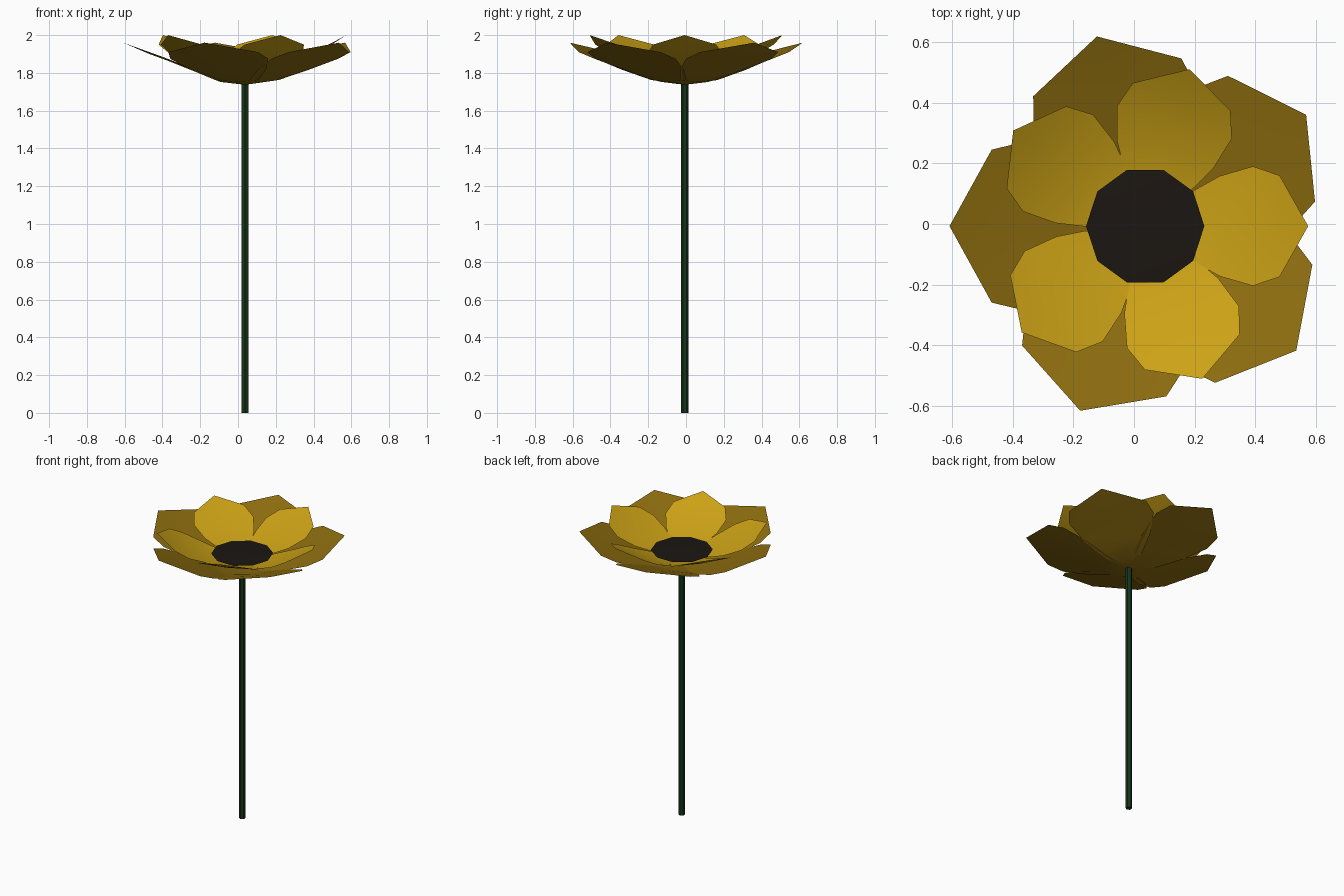
import bpy, bmesh
from math import radians, sin, cos

if "Cube" in bpy.data.objects:
    bpy.data.objects.remove(bpy.data.objects["Cube"])

CX, CY = 0.037, -0.007   # axis of the flower


def material(name, rgb):
    m = bpy.data.materials.new(name)
    m.diffuse_color = (*rgb, 1)
    m.use_nodes = True
    m.node_tree.nodes["Principled BSDF"].inputs["Base Color"].default_value = m.diffuse_color
    return m


inner_mat = material("inner_yellow", (0.60, 0.36, 0.008))
outer_mat = material("outer_gold", (0.27, 0.155, 0.005))
dark_mat = material("dark_brown", (0.011, 0.008, 0.006))
green_mat = material("stem_green", (0.008, 0.035, 0.010))


def petal(name, stations, cup, angle, mat):
    """Sheet petal; stations are (distance, half width, edge height)."""
    a = radians(angle)
    bm = bmesh.new()

    def vert(r, w, z):
        return bm.verts.new((CX + r * cos(a) - w * sin(a),
                             CY + r * sin(a) + w * cos(a), z))

    rows = []
    for r, w, z in stations:
        if w == 0:
            rows.append([vert(r, 0, z)])
        else:
            rows.append([vert(r, -w, z), vert(r, 0, z - cup), vert(r, w, z)])
    for lo, hi in zip(rows, rows[1:]):
        for i in range(2):
            if len(lo) == 1:
                bm.faces.new((lo[0], hi[i], hi[i + 1]))
            elif len(hi) == 1:
                bm.faces.new((lo[i], hi[0], lo[i + 1]))
            else:
                bm.faces.new((lo[i], hi[i], hi[i + 1], lo[i + 1]))
    for f in bm.faces:
        f.smooth = True
    me = bpy.data.meshes.new(name)
    bm.to_mesh(me)
    bm.free()
    me.materials.append(mat)
    bpy.context.collection.objects.link(bpy.data.objects.new(name, me))


# Inner ring of petals
inner = [(0, 0, 1.785), (0.165, 0.12, 1.832), (0.245, 0.165, 1.858),
         (0.355, 0.197, 1.905), (0.443, 0.167, 1.95), (0.537, 0, 2.0)]
for i, ang in enumerate((0, 74.3, 144.1, 220.7, 290.5)):
    petal(f"inner_petal_{i + 1}", inner, 0.01, ang, inner_mat)

# Outer ring of wider petals
outer = [(0, 0, 1.737), (0.13, 0.12, 1.762), (0.26, 0.21, 1.815),
         (0.41, 0.275, 1.875), (0.506, 0.252, 1.91), (0.645, 0, 1.96)]
for i, ang in enumerate((34.7, 104.3, 180, 250.6, 320.5)):
    petal(f"outer_petal_{i + 1}", outer, 0.01, ang, outer_mat)

# Dark ten-sided flower centre
bpy.ops.mesh.primitive_cone_add(vertices=10, radius1=0.195, radius2=0, depth=0.012,
                                end_fill_type='NOTHING', location=(CX, CY, 1.842),
                                rotation=(0, 0, radians(18)))
disc = bpy.context.object
disc.name = "flower_centre"
disc.data.materials.append(dark_mat)
bpy.ops.object.shade_smooth()

# Six-sided stem
bpy.ops.mesh.primitive_cylinder_add(vertices=6, radius=0.02, depth=1.745,
                                    location=(CX, CY, 0.8725))
stem = bpy.context.object
stem.name = "stem"
stem.data.materials.append(green_mat)
bpy.ops.object.shade_smooth_by_angle(angle=radians(30))
